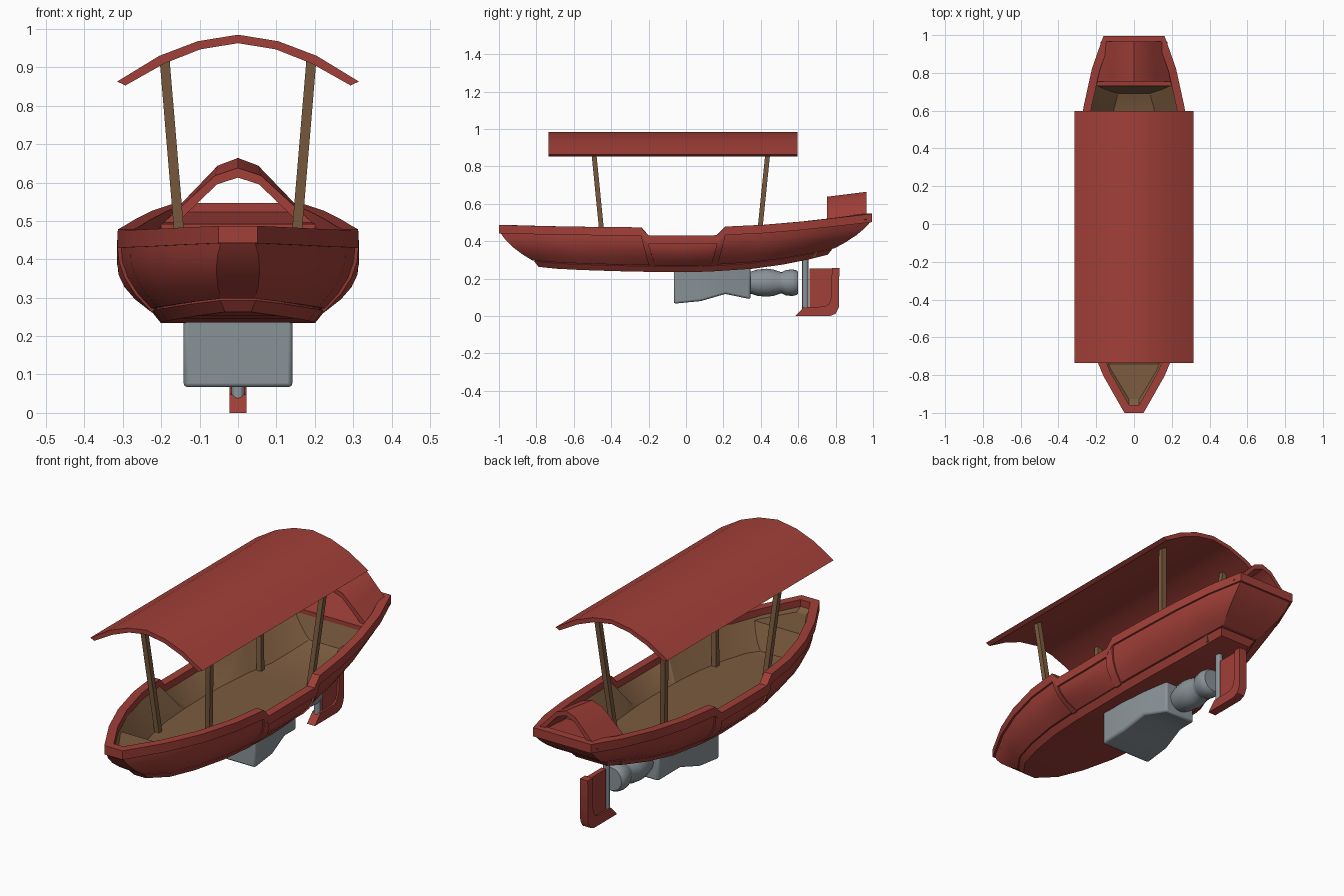
import bpy, bmesh, math
from mathutils import Vector

if "Cube" in bpy.data.objects:
    bpy.data.objects.remove(bpy.data.objects["Cube"])


def material(name, rgb):
    m = bpy.data.materials.new(name)
    m.diffuse_color = (*rgb, 1)
    m.use_nodes = True
    m.node_tree.nodes["Principled BSDF"].inputs["Base Color"].default_value = m.diffuse_color
    return m


RED = material("red paint", (0.36, 0.05, 0.04))
BROWN = material("brown wood", (0.20, 0.105, 0.05))
GREY = material("grey metal", (0.25, 0.29, 0.31))


def loft(name, rings, mats, row_mat=None, angle=30):
    """Skin closed rings of equal even length; both ends capped with strips of quads."""
    bm = bmesh.new()
    vs = [[bm.verts.new(p) for p in r] for r in rings]
    n = len(rings[0])
    for k in range(len(vs) - 1):
        for i in range(n):
            j = (i + 1) % n
            f = bm.faces.new((vs[k][i], vs[k][j], vs[k + 1][j], vs[k + 1][i]))
            f.material_index = row_mat(k) if row_mat else 0
    for ring, k in ((vs[0], 0), (vs[-1], len(vs))):
        for i in range(n // 2 - 1):
            f = bm.faces.new((ring[i], ring[i + 1], ring[n - 2 - i], ring[n - 1 - i]))
            f.material_index = row_mat(k) if row_mat else 0
    bmesh.ops.recalc_face_normals(bm, faces=bm.faces)
    me = bpy.data.meshes.new(name)
    bm.to_mesh(me)
    bm.free()
    for m in mats:
        me.materials.append(m)
    ob = bpy.data.objects.new(name, me)
    bpy.context.collection.objects.link(ob)
    bpy.ops.object.select_all(action='DESELECT')
    ob.select_set(True)
    bpy.context.view_layer.objects.active = ob
    bpy.ops.object.shade_smooth_by_angle(angle=math.radians(angle))
    return ob


def offset(loop, d, dz=0.0):
    """Mitred outward offset of a counter-clockwise loop in plan."""
    out, n = [], len(loop)
    for i, p in enumerate(loop):
        a = (p - loop[i - 1]).to_2d().normalized()
        b = (loop[(i + 1) % n] - p).to_2d().normalized()
        na, nb = Vector((a.y, -a.x)), Vector((b.y, -b.x))
        m = (na + nb) / (1 + na.dot(nb))
        out.append(Vector((p.x + m.x * d, p.y + m.y * d, p.z + dz)))
    return out


def mirrored(side):
    return [Vector(p) for p in side] + [Vector((-x, y, z)) for x, y, z in reversed(side)]


# hull stations: top y, x, z then bottom y, x, z
stations = [
    (-0.99, .045, .487, -.80, .04, .285), (-.80, .153, .482, -.70, .115, .275),
    (-.62, .228, .478, -.56, .16, .268), (-.42, .282, .476, -.38, .195, .262),
    (-.24, .304, .474, -.195, .21, .258), (-.20, .305, .43, -.162, .21, .258),
    (0, .305, .43, 0, .213, .256), (.165, .305, .432, .13, .21, .26),
    (.21, .303, .478, .165, .208, .262), (.42, .285, .488, .36, .19, .275),
    (.62, .257, .505, .52, .16, .297), (.82, .213, .527, .66, .125, .325),
    (.985, .155, .547, .77, .095, .35)]
top = mirrored([(s[1], s[0], s[2]) for s in stations])
bot = mirrored([(s[4], s[3], s[5]) for s in stations])


def skin(r, d=0.0):
    """Loop on the hull side at fraction r from rim (0) to bottom (1)."""
    loop = [(t - Vector((0, 0, .045))).lerp(b, r) for t, b in zip(top, bot)]
    return offset(loop, .10 * r * (1 - r) + d)


# hull: keel plate, bulging sides, rim and wooden interior
ROWS = [.92, .7, .45, .2, 0]
floor = [Vector((p.x * .88, p.y * .9, max(.32, p.z + .02))) for p in bot]
hull_rings = [offset(bot, -.012, -.022), offset(bot, .012, .008), offset(bot, .0, .014)]
hull_rings += [skin(r) for r in ROWS]
hull_rings += [offset(top, .01, -.045), offset(top, .01), offset(top, -.032),
               offset(top, -.032, -.035), floor]
last_red = len(hull_rings) - 3
loft("hull", hull_rings, [RED, BROWN], lambda k: int(k > last_red))

# raised trim strips on the hull sides where the rim steps down
N = len(top)
for i, label in ((4, "front"), (7, "rear")):
    for a, side in ((i, "right"), (N - 2 - i, "left")):
        rings = []
        for r in [0, .2, .45, .7, .97]:
            o, q = skin(r, .009), skin(r, -.004)
            rings.append([o[a], o[a + 1], q[a + 1], q[a]])
        loft(f"{label}_{side}_trim", rings, [RED])


def quad(w0, y0, w1, y1, z0, z1):
    return [(-w0, y0, z0), (w0, y0, z0), (w1, y1, z1), (-w1, y1, z1)]


# bow deck, stern deck and stern bulkhead
loft("bow_deck", [quad(.02, -.945, .148, -.74, .435, .435),
                  quad(.02, -.74, .1, -.68, .31, .31)], [BROWN])
loft("stern_deck", [quad(.2, .73, .135, .965, .492, .525),
                    quad(.2, .73, .135, .965, .468, .505)], [RED])
loft("stern_bulkhead", [quad(.198, .732, .198, .75, .475, .475),
                        quad(.115, .67, .115, .69, .315, .315)], [BROWN])


def arch(outer, inner, y, dz=0.0, sx=1.0):
    """Symmetric arched band; half profiles run from the crown to the edge."""
    def full(h):
        return [(-x, z) for x, z in reversed(h[1:])] + h
    return [(x * sx, y, z + dz) for x, z in full(outer) + full(inner)[::-1]]


# canopy roof
ro = [(0, .985), (.105, .968), (.205, .93), (.315, .863)]
ri = [(0, .963), (.098, .947), (.192, .91), (.293, .853)]
loft("canopy_roof", [arch(ro, ri, -.735), arch(ro, ri, .597)], [RED])

# stern hood
ho = [(0, .638), (.06, .618), (.118, .565), (.2, .49)]
hi = [(0, .613), (.055, .595), (.107, .545), (.178, .475)]
loft("stern_hood", [arch(ho, hi, .755), arch(ho, hi, .965, .026, .88)], [RED])

# canopy posts
for sx, side in ((1, "right"), (-1, "left")):
    for yb, yt, end in ((-.437, -.497, "front"), (.38, .442, "rear")):
        loft(f"{end}_{side}_post",
             [[(sx * x + a * .013, y + b * .013, z)
               for a, b in ((-1, -1), (1, -1), (1, 1), (-1, 1))]
              for x, y, z in ((.14, yb, .31), (.191, yt, .918))], [BROWN])

# motor housing
housing = loft("motor_housing",
               [[(-w, y, zb), (w, y, zb), (w, y, .262), (-w, y, .262)]
                for y, w, zb in ((-.065, .142, .066), (.08, .138, .08),
                                 (.21, .118, .118), (.345, .085, .09))], [GREY])
bev = housing.modifiers.new("bevel", 'BEVEL')
bev.width, bev.segments, bev.limit_method = .01, 2, 'ANGLE'
bev.angle_limit = math.radians(50)


def circle(n, r):
    return [(r * math.cos(2 * math.pi * i / n), r * math.sin(2 * math.pi * i / n))
            for i in range(n)]


# drive unit, turned about y
drive = [(.33, .055), (.35, .06), (.38, .07), (.43, .075), (.47, .07), (.505, .058),
         (.515, .058), (.535, .068), (.57, .071), (.59, .066), (.6, .058)]
loft("drive_unit", [[(x, y, .178 + z) for x, z in circle(16, r)] for y, r in drive], [GREY])

# rudder: round stock, thin blade and thicker L-shaped frame
loft("rudder_stock", [[(x, .638 + y, z) for x, y in circle(12, .017)] for z in (.035, .32)], [GREY])
loft("rudder_blade", [[(x, .66, .03), (x, .80, .03), (x, .80, .255), (x, .66, .255)]
                      for x in (-.013, .013)], [RED])
frame_out = [(.585, 0), (.77, 0), (.80, .012), (.817, .045), (.82, .258)]
frame_in = [(.63, .048), (.74, .05), (.765, .065), (.777, .1), (.78, .258)]
loft("rudder_frame", [[(x, y, z) for y, z in frame_out + frame_in[::-1]]
                      for x in (-.022, .022)], [RED])
